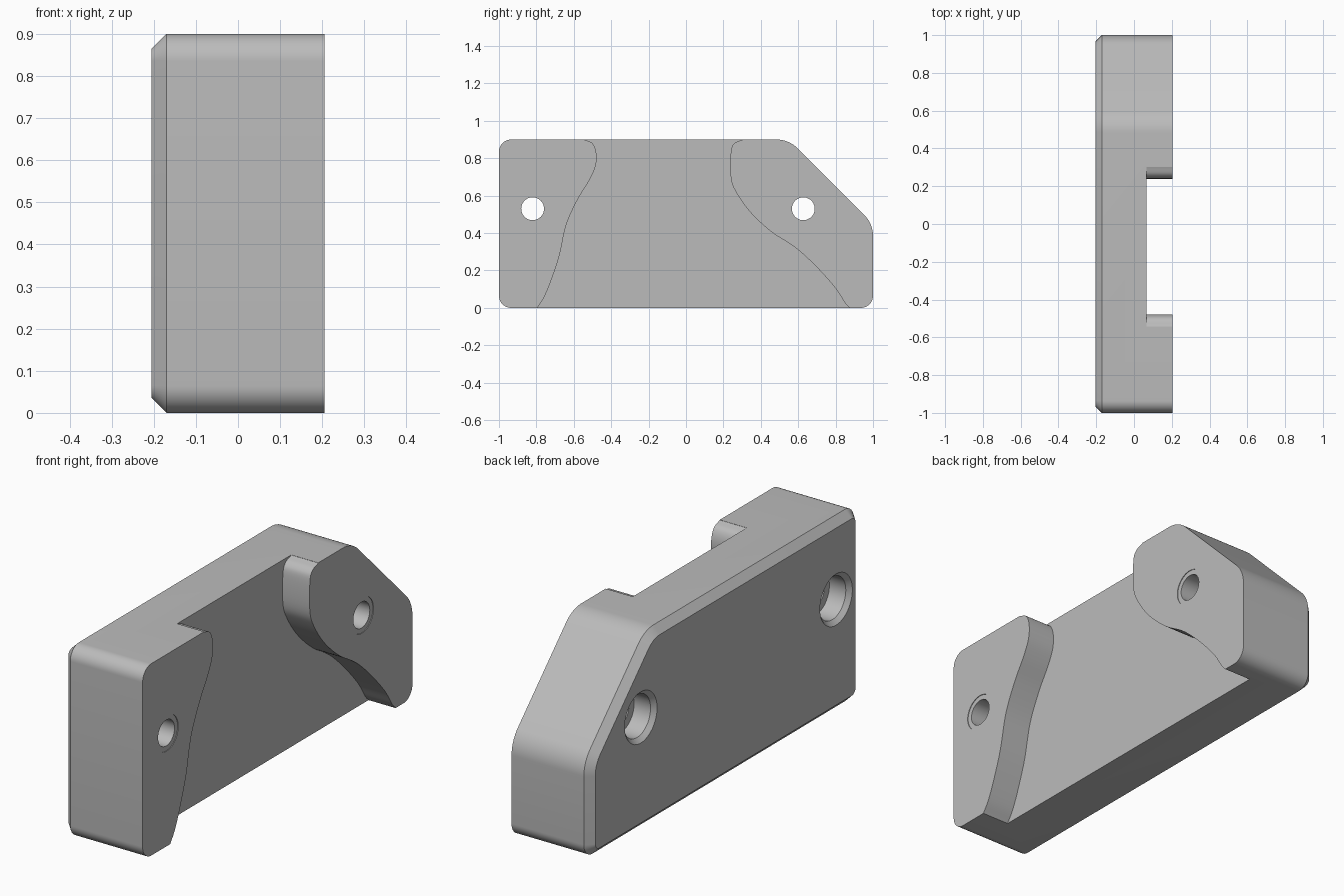
import bpy, bmesh, math
from mathutils import Vector

if "Cube" in bpy.data.objects:
    bpy.data.objects.remove(bpy.data.objects["Cube"], do_unlink=True)

grey = bpy.data.materials.new("plain grey")
grey.use_nodes = True
grey.diffuse_color = (0.5, 0.5, 0.5, 1)
grey.node_tree.nodes["Principled BSDF"].inputs["Base Color"].default_value = (0.5, 0.5, 0.5, 1)


def loft(name, sections):
    """Skin matching (x, [(y, z), ...]) sections into a closed solid."""
    bm = bmesh.new()
    rings = [[bm.verts.new((x, y, z)) for y, z in pts] for x, pts in sections]
    for a, b in zip(rings, rings[1:]):
        for i in range(len(a)):
            j = (i + 1) % len(a)
            bm.faces.new((a[i], a[j], b[j], b[i]))
    bm.faces.new(rings[0])
    bm.faces.new(rings[-1])
    bmesh.ops.recalc_face_normals(bm, faces=bm.faces)
    mesh = bpy.data.meshes.new(name)
    bm.to_mesh(mesh)
    bm.free()
    mesh.materials.append(grey)
    obj = bpy.data.objects.new(name, mesh)
    bpy.context.collection.objects.link(obj)
    return obj


def rounded(corners, inset=0, steps=12):
    """Polygon with filleted corners, optionally shrunk by an inset."""
    pts = []
    for i, (y, z, r) in enumerate(corners):
        p = Vector((y, z))
        u = (Vector(corners[i - 1][:2]) - p).normalized()
        v = (Vector(corners[(i + 1) % len(corners)][:2]) - p).normalized()
        half = u.angle(v) / 2
        centre = p + (u + v).normalized() * r / math.sin(half)
        n0 = (p + u * r / math.tan(half) - centre).normalized()
        n1 = (p + v * r / math.tan(half) - centre).normalized()
        pts += [centre + n0.slerp(n1, k / steps) * (r - inset) for k in range(steps + 1)]
    return pts


def spline(points, steps=6):
    """Smooth curve through the points."""
    p = [Vector(q) for q in points]
    p = [2 * p[0] - p[1]] + p + [2 * p[-1] - p[-2]]
    out = []
    for a, b, c, d in zip(p, p[1:], p[2:], p[3:]):
        for k in range(steps):
            t = k / steps
            out.append(b + (c - a) * t / 2 + (2 * a - 5 * b + 4 * c - d) * t * t / 2
                       + (3 * b - a - 3 * c + d) * t ** 3 / 2)
    return out + [p[-2]]


def circle(y, z, r, n=48):
    return [(y + r * math.cos(math.tau * i / n), z + r * math.sin(math.tau * i / n))
            for i in range(n)]


# Body with one sloped corner and a chamfered outer face
corners = [(-1, 0, 0.065), (1, 0, 0.065), (1, 0.45, 0.16), (0.55, 0.9, 0.16), (-1, 0.9, 0.065)]
outline = rounded(corners)
body = loft("mounting_block", [(0.205, outline), (-0.17, outline),
                               (-0.205, rounded(corners, 0.035))])

# Flared recess between the two pads
front_edge = spline([(-0.795, 0), (-0.757, 0.06), (-0.714, 0.166), (-0.676, 0.283),
                     (-0.64, 0.444), (-0.58, 0.578), (-0.516, 0.684), (-0.483, 0.76),
                     (-0.48, 0.83), (-0.5, 0.88), (-0.543, 0.899)])
back_edge = spline([(0.302, 0.899), (0.259, 0.88), (0.24, 0.834), (0.24, 0.695), (0.27, 0.615),
                    (0.345, 0.51), (0.457, 0.406), (0.58, 0.326), (0.687, 0.23),
                    (0.794, 0.112), (0.848, 0.03), (0.875, 0)])
recess = (front_edge + [Vector((-0.543, 1)), Vector((0.302, 1))] + back_edge
          + [Vector((0.875, -0.1)), Vector((-0.795, -0.1))])
cutters = [loft("recess_cutter", [(0.065, recess), (0.3, recess)])]

# Counterbored screw holes with a shallow seat on the pad side
steps = [(-0.225, 0.14), (-0.185, 0.1), (-0.1, 0.1), (-0.1, 0.061),
         (0.202, 0.061), (0.202, 0.084), (0.25, 0.084)]
for y in (-0.82, 0.627):
    cutters.append(loft("hole_cutter", [(x, circle(y, 0.53, r)) for x, r in steps]))

bpy.ops.object.select_all(action="DESELECT")
body.select_set(True)
bpy.context.view_layer.objects.active = body
for cutter in cutters:
    cutter.hide_render = True
    cut = body.modifiers.new("cut", "BOOLEAN")
    cut.operation = "DIFFERENCE"
    cut.solver = "EXACT"
    cut.object = cutter
    bpy.ops.object.modifier_apply(modifier=cut.name)
    bpy.data.objects.remove(cutter, do_unlink=True)

bpy.ops.object.shade_smooth_by_angle(angle=math.radians(30))
